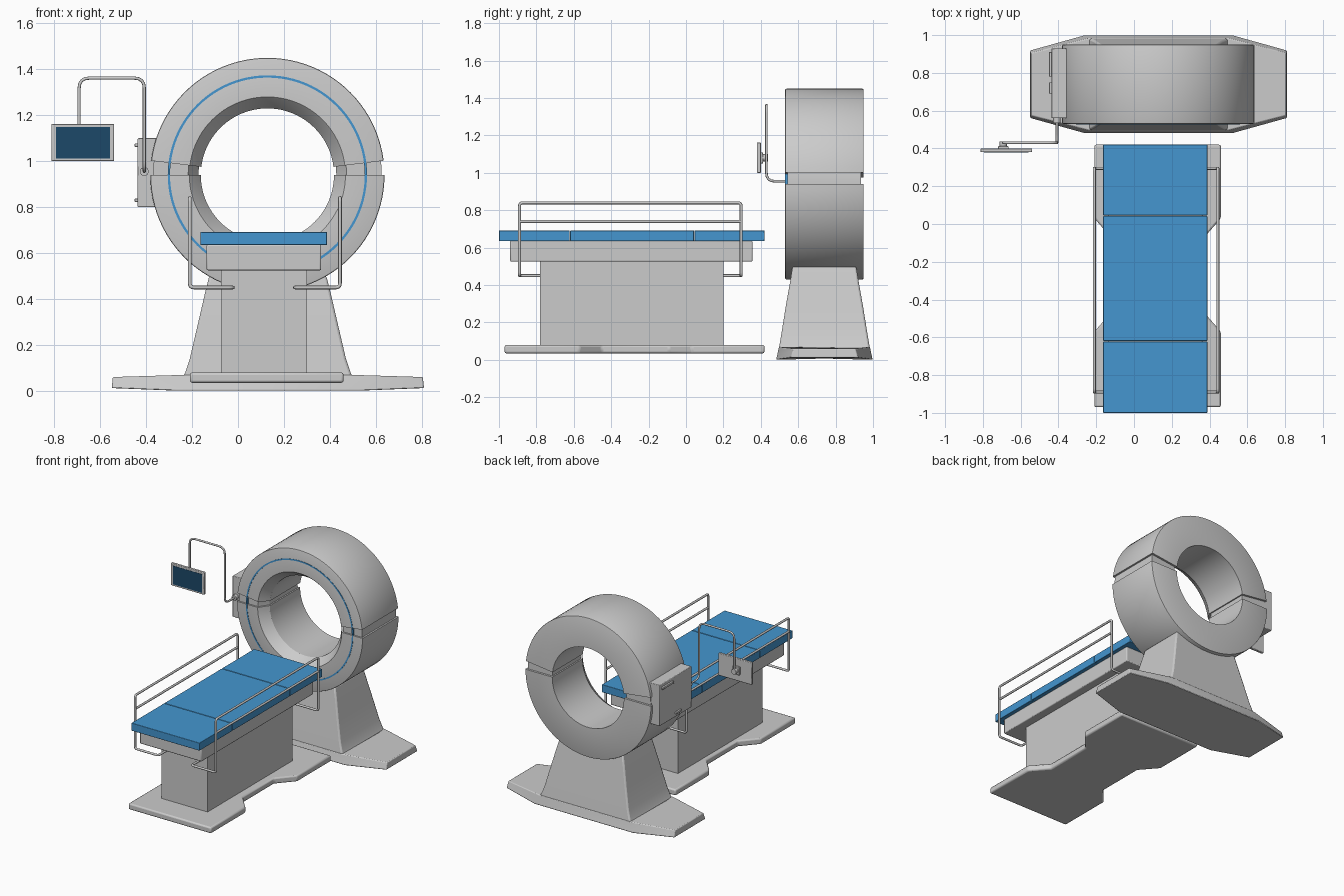
import bpy, bmesh
from math import sin, cos, pi, radians

if "Cube" in bpy.data.objects:
    bpy.data.objects.remove(bpy.data.objects["Cube"])


def material(name, color):
    m = bpy.data.materials.new(name)
    m.diffuse_color = (*color, 1)
    m.use_nodes = True
    m.node_tree.nodes["Principled BSDF"].inputs["Base Color"].default_value = m.diffuse_color
    return m


BLUE = material("blue", (0.058, 0.305, 0.63))
SCREEN = material("screen_blue", (0.012, 0.065, 0.14))


def finish(ob, mat=None, bevel=0, segments=2):
    if bevel:
        mod = ob.modifiers.new("bevel", "BEVEL")
        mod.width, mod.segments, mod.limit_method = bevel, segments, "ANGLE"
    if mat:
        ob.data.materials.append(mat)
    bpy.ops.object.select_all(action="DESELECT")
    ob.select_set(True)
    bpy.context.view_layer.objects.active = ob
    bpy.ops.object.shade_smooth_by_angle(angle=radians(30))
    return ob


def loft(name, sections, closed=False, **kw):
    """Bridge equal-sized point loops; cap the ends unless closed."""
    bm = bmesh.new()
    loops = [[bm.verts.new(p) for p in s] for s in sections]
    n = len(loops[0])
    pairs = list(zip(loops, loops[1:]))
    if closed:
        pairs.append((loops[-1], loops[0]))
    else:
        bm.faces.new(loops[0])
        bm.faces.new(loops[-1])
    for a, b in pairs:
        for i in range(n):
            j = (i + 1) % n
            bm.faces.new((a[i], a[j], b[j], b[i]))
    bmesh.ops.recalc_face_normals(bm, faces=bm.faces)
    me = bpy.data.meshes.new(name)
    bm.to_mesh(me)
    bm.free()
    ob = bpy.data.objects.new(name, me)
    bpy.context.collection.objects.link(ob)
    return finish(ob, **kw)


def rect(x0, x1, y0, y1, z):
    return [(x0, y0, z), (x1, y0, z), (x1, y1, z), (x0, y1, z)]


def box(name, x, y, z, **kw):
    return loft(name, [rect(*x, *y, z[0]), rect(*x, *y, z[1])], **kw)


def tube(name, points, r, bend=0.025):
    """Round tube along a path whose corners are rounded off."""
    from mathutils import Vector
    pts = [Vector(p) for p in points]
    path = [pts[0]]
    for a, p, b in zip(pts, pts[1:], pts[2:]):
        s, e = p + (a - p).normalized() * bend, p + (b - p).normalized() * bend
        path += [s * (1 - t) ** 2 + p * 2 * t * (1 - t) + e * t * t
                 for t in (0, 0.25, 0.5, 0.75, 1)]
    path.append(pts[-1])
    cu = bpy.data.curves.new(name, "CURVE")
    cu.dimensions, cu.bevel_depth, cu.bevel_resolution = "3D", r, 2
    cu.use_fill_caps = True
    sp = cu.splines.new("POLY")
    sp.points.add(len(path) - 1)
    for q, p in zip(sp.points, path):
        q.co = (*p, 1)
    ob = bpy.data.objects.new(name, cu)
    bpy.context.collection.objects.link(ob)


# Gantry ring: (radius, y) profiles swept about the bore axis
CX, CZ = 0.128, 0.94


def sweep(name, profile, a0, a1, n, **kw):
    full = a1 - a0 == 360
    angles = [radians(a0 + (a1 - a0) * i / n) for i in range(n if full else n + 1)]
    return loft(name, [[(CX + r * cos(a), y, CZ + r * sin(a)) for r, y in profile]
                       for a in angles], closed=full, **kw)


shell = [(0.29, 0.60), (0.335, 0.535), (0.34, 0.53), (0.503, 0.53), (0.508, 0.532),
         (0.51, 0.537), (0.51, 0.943), (0.508, 0.948), (0.503, 0.95), (0.29, 0.95)]
core = [(0.30, 0.61), (0.345, 0.542), (0.498, 0.542), (0.498, 0.935), (0.30, 0.935)]
accent = [(0.424, 0.528), (0.434, 0.528), (0.434, 0.55), (0.424, 0.55)]
sweep("gantry_lower_shell", shell, 180, 360, 48)
sweep("gantry_upper_shell", shell, 7, 173, 44)
for side, a in (("right", -1), ("left", 172)):
    sweep("gantry_seam_" + side, core, a, a + 9, 4)
sweep("gantry_accent_ring", accent, 0, 360, 96, mat=BLUE)

# Gantry foot plate and tapered pedestal
FX, FY = 0.13, 0.74


def foot(xe, ye, xc, yc, z_end, z_mid):
    half = [(xe, -ye, z_end), (xe, ye, z_end), (xc, yc, z_mid)]
    pts = half + [(-x, -y, z) for x, y, z in half]
    pts.insert(3, (-xc, yc, z_mid))
    pts.append((xc, -yc, z_mid))
    return [(FX + x, FY + y, z) for x, y, z in pts]


loft("gantry_foot", [foot(0.68, 0.18, 0.40, 0.258, 0.012, 0),
                     foot(0.675, 0.165, 0.37, 0.243, 0.06, 0.07)], bevel=0.005)
loft("gantry_pedestal", [rect(FX - w, FX + w, FY - d, FY + d, z) for w, d, z in
     ((0.37, 0.243, 0.06), (0.36, 0.24, 0.08), (0.34, 0.23, 0.14), (0.305, 0.206, 0.29),
      (0.275, 0.183, 0.42), (0.255, 0.17, 0.50))], bevel=0.01)

# Patient table: notched base, column, frame and three-piece mattress
BX = 0.125
side = [(0.335, -0.97), (0.335, -0.57), (0.23, -0.45), (0.23, -0.09), (0.335, 0.03), (0.335, 0.42)]
outline = side + [(-x, y) for x, y in reversed(side)]
loft("table_base", [[(BX + x, y, z) for x, y in outline] for z in (0.035, 0.08)], bevel=0.01)
box("table_column", (-0.075, 0.30), (-0.78, 0.20), (0.07, 0.53))
box("table_frame", (-0.137, 0.362), (-0.94, 0.355), (0.525, 0.637), bevel=0.006)
for part, y in (("foot", (-1.0, -0.622)), ("middle", (-0.619, 0.043)), ("head", (0.046, 0.42))):
    box("mattress_" + part, (-0.163, 0.388), y, (0.635, 0.692), mat=BLUE, bevel=0.003)

# Side rails with feet wrapping to the column ends
for name, s in (("left", -1), ("right", 1)):
    xo, xi = 0.117 + s * 0.327, 0.113 + s * 0.135
    tube(name + "_rail", [(xi, -0.77, 0.45), (xi, -0.89, 0.45), (xo, -0.89, 0.45),
                          (xo, -0.89, 0.84), (xo, 0.295, 0.84), (xo, 0.295, 0.45),
                          (xi, 0.295, 0.45), (xi, 0.19, 0.45)], 0.008, 0.018)
    tube(name + "_rail_middle_bar", [(xo, -0.89, 0.74), (xo, 0.295, 0.74)], 0.008)

# Control box on the gantry side with handles
box("control_box", (-0.437, -0.35), (0.56, 0.93), (0.80, 1.10), bevel=0.004)
for name, y0, y1, z in (("upper", 0.78, 0.91, 1.07), ("lower", 0.69, 0.75, 0.83)):
    box(name + "_handle", (-0.45, -0.43), (y0, y1), (z - 0.008, z + 0.008), bevel=0.003)

# Monitor and its bent arm
tube("monitor_arm", [(-0.692, 0.43, 1.08), (-0.692, 0.43, 1.362), (-0.408, 0.43, 1.362),
                     (-0.408, 0.43, 0.955), (-0.408, 0.57, 0.955)], 0.007, 0.045)
tube("arm_collar", [(-0.408, 0.535, 0.955), (-0.408, 0.57, 0.955)], 0.02)
tube("monitor_pivot", [(-0.692, 0.395, 1.08), (-0.692, 0.438, 1.08)], 0.02)
box("monitor_mount", (-0.72, -0.664), (0.398, 0.412), (1.05, 1.11), bevel=0.003)
box("monitor_body", (-0.812, -0.54), (0.38, 0.40), (1.0, 1.163), bevel=0.004)
box("monitor_screen", (-0.793, -0.558), (0.3785, 0.385), (1.012, 1.148), mat=SCREEN)
